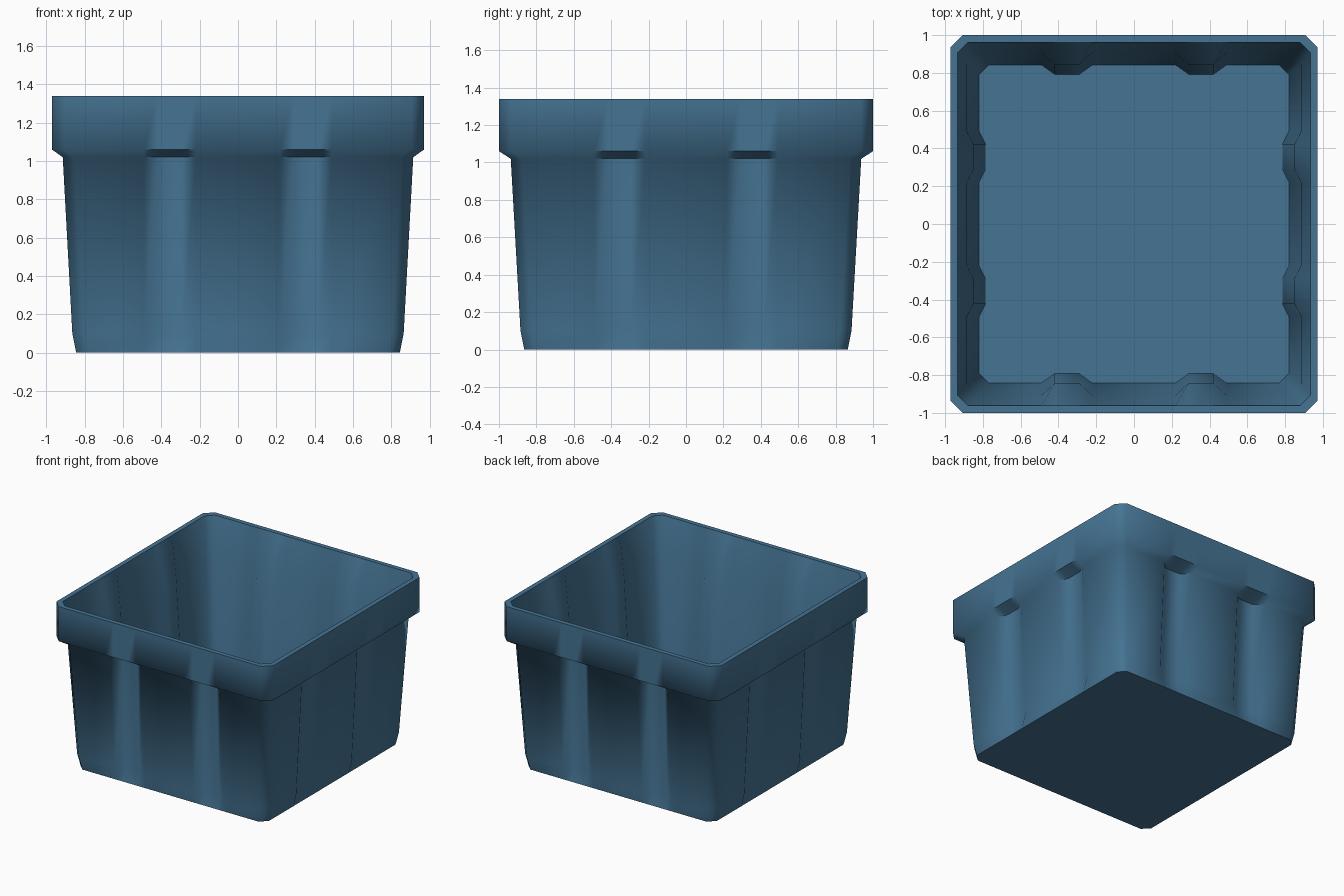
import bpy, bmesh, math

if "Cube" in bpy.data.objects:
    bpy.data.objects.remove(bpy.data.objects["Cube"])

# single plastic colour
mat = bpy.data.materials.new("slate blue plastic")
mat.diffuse_color = (0.06, 0.175, 0.295, 1)
mat.use_nodes = True
mat.node_tree.nodes["Principled BSDF"].inputs["Base Color"].default_value = mat.diffuse_color

GROOVE = 0.355           # groove centre along each wall
BASE, TIP = 0.135, 0.065  # half widths of a groove at the wall and at its bottom


def ring(bm, z, hx, hy, ch, dx=0.0, dy=0.0):
    """Chamfered rectangle with two grooves per wall (dx on x walls, dy on y walls)."""
    pts = []
    walls = [((0, -1), (1, 0), hy, hx, dy), ((1, 0), (0, 1), hx, hy, dx),
             ((0, 1), (-1, 0), hy, hx, dy), ((-1, 0), (0, -1), hx, hy, dx)]
    for n, t, dist, half, depth in walls:
        profile = [(-half + ch, 0)]
        for c in (-GROOVE, GROOVE):
            profile += [(c - BASE, 0), (c - TIP, depth), (c + TIP, depth), (c + BASE, 0)]
        profile.append((half - ch, 0))
        for s, d in profile:
            pts.append((n[0] * (dist - d) + t[0] * s, n[1] * (dist - d) + t[1] * s, z))
    return [bm.verts.new(p) for p in pts]


# tub: outside from base to rim, then down the inside to the floor
sections = [
    (0.00, 0.845, 0.865, 0.055, 0, 0),
    (0.10, 0.865, 0.885, 0.06, 0.035, 0.05),
    (1.02, 0.915, 0.937, 0.06, 0.037, 0.065),
    (1.06, 0.972, 1.000, 0.065, 0, 0),
    (1.34, 0.972, 1.000, 0.065, 0, 0),
    (1.34, 0.934, 0.962, 0.055, 0, 0),
    (1.04, 0.885, 0.907, 0.06, 0.037, 0.065),
    (0.04, 0.820, 0.842, 0.05, 0.035, 0.05),
]
bm = bmesh.new()
rings = [ring(bm, *s) for s in sections]
for a, b in zip(rings, rings[1:]):
    n = len(a)
    for i in range(n):
        j = (i + 1) % n
        bm.faces.new((a[i], a[j], b[j], b[i]))
bm.faces.new(rings[0][::-1])   # underside
bm.faces.new(rings[-1])        # inner floor
bmesh.ops.triangulate(bm, faces=[f for f in bm.faces if len(f.verts) > 4])
bmesh.ops.recalc_face_normals(bm, faces=bm.faces)

mesh = bpy.data.meshes.new("square_tub")
bm.to_mesh(mesh)
bm.free()
tub = bpy.data.objects.new("square_tub", mesh)
bpy.context.collection.objects.link(tub)
mesh.materials.append(mat)

bpy.context.view_layer.objects.active = tub
tub.select_set(True)
bpy.ops.object.shade_smooth_by_angle(angle=math.radians(58))
